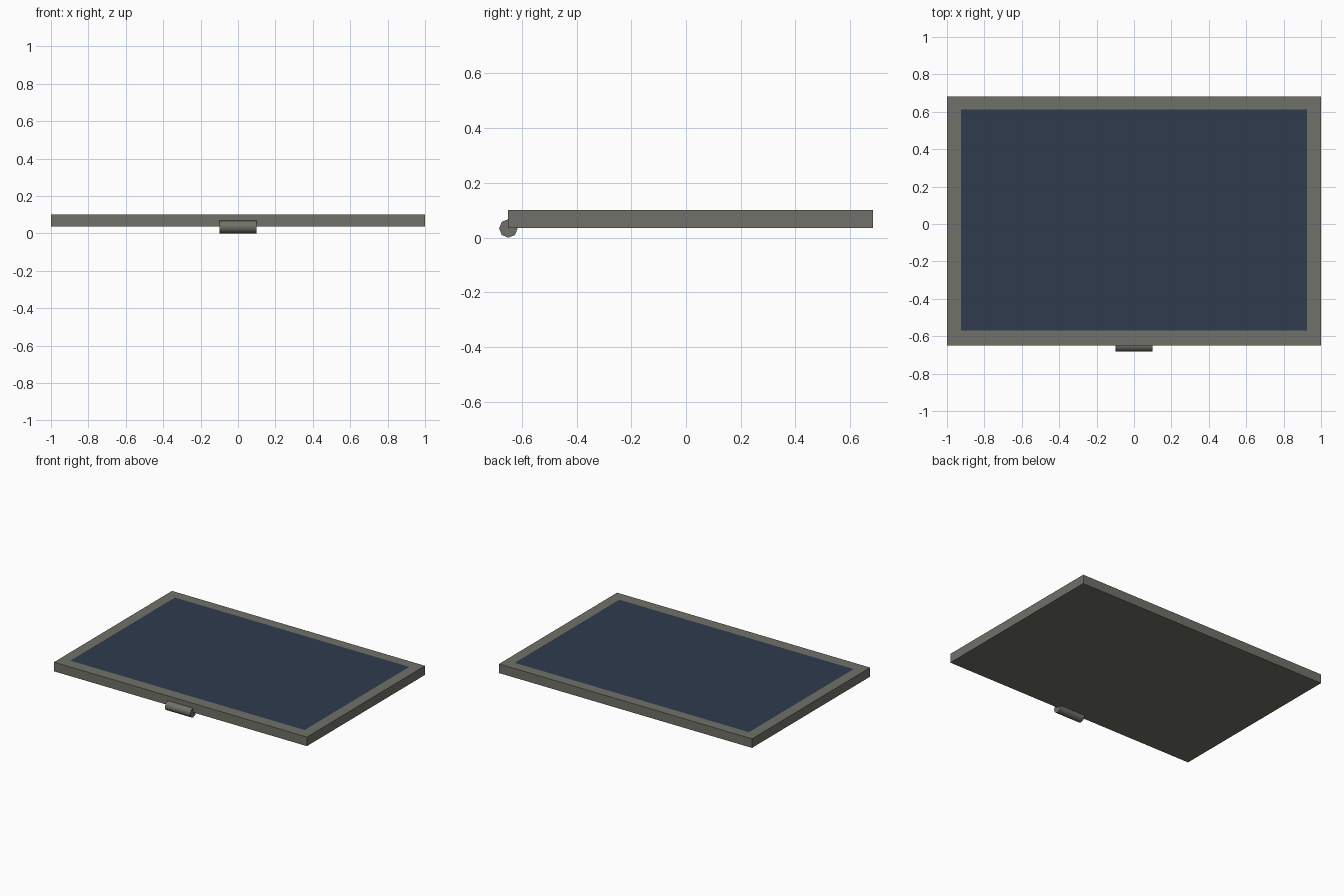
import bpy, bmesh, math
from mathutils import Matrix

if "Cube" in bpy.data.objects:
    bpy.data.objects.remove(bpy.data.objects["Cube"])


def material(name, rgb):
    m = bpy.data.materials.new(name)
    m.diffuse_color = (*rgb, 1)
    m.use_nodes = True
    m.node_tree.nodes["Principled BSDF"].inputs["Base Color"].default_value = m.diffuse_color
    return m


grey = material("warm grey", (0.165, 0.165, 0.142))
blue = material("dark blue screen", (0.029, 0.044, 0.074))


def finish(bm, name, mats):
    me = bpy.data.meshes.new(name)
    bm.to_mesh(me)
    bm.free()
    ob = bpy.data.objects.new(name, me)
    bpy.context.collection.objects.link(ob)
    for m in mats:
        me.materials.append(m)
    return ob


# Slab body with the screen inset into its top face
bm = bmesh.new()
bmesh.ops.create_cube(bm, size=1, matrix=Matrix.Translation((0, 0.0165, 0.0685))
                      @ Matrix.Diagonal((2.0, 1.333, 0.065, 1)))
bm.faces.ensure_lookup_table()
top = max(bm.faces, key=lambda f: f.calc_center_median().z)
bmesh.ops.inset_region(bm, faces=[top], thickness=0.075)
top.material_index = 1
for v in top.verts:
    v.co.x = math.copysign(0.926, v.co.x)
    v.co.y = 0.611 if v.co.y > 0 else -0.57
finish(bm, "tablet_body", [grey, blue])

# Small roller on the front lower edge
bm = bmesh.new()
bmesh.ops.create_cone(bm, cap_ends=True, segments=8, radius1=0.034, radius2=0.034, depth=0.2,
                      matrix=Matrix.Translation((0, -0.649, 0.034))
                      @ Matrix.Rotation(math.pi / 2, 4, 'Y'))
roller = finish(bm, "front_roller", [grey])
bpy.context.view_layer.objects.active = roller
roller.select_set(True)
bpy.ops.object.shade_smooth_by_angle(angle=math.radians(50))
